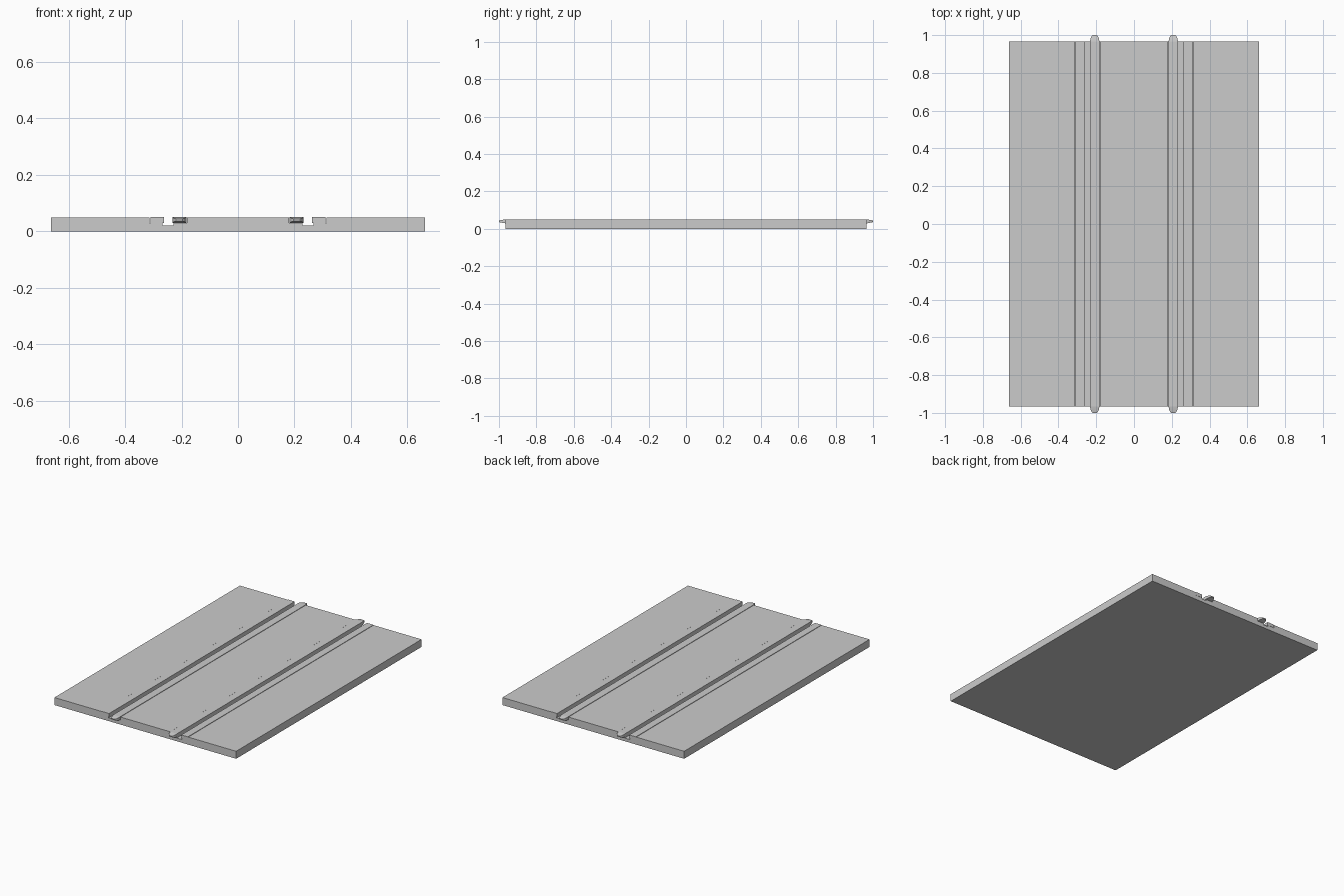
import bpy, bmesh

if "Cube" in bpy.data.objects:
    bpy.data.objects.remove(bpy.data.objects["Cube"])

END = 0.965   # half length of the slab


def loft(name, rings):
    """Join equal-length rings of points and cap both ends."""
    bm = bmesh.new()
    loops = [[bm.verts.new(p) for p in r] for r in rings]
    n = len(loops[0])
    for a, b in zip(loops, loops[1:]):
        for i in range(n):
            bm.faces.new((a[i], a[(i + 1) % n], b[(i + 1) % n], b[i]))
    bm.faces.new(loops[0])
    bm.faces.new(loops[-1])
    bmesh.ops.recalc_face_normals(bm, faces=bm.faces)
    mesh = bpy.data.meshes.new(name)
    bm.to_mesh(mesh)
    bm.free()
    obj = bpy.data.objects.new(name, mesh)
    bpy.context.collection.objects.link(obj)
    return obj


def box_ring(x0, x1, z0, z1, y):
    return [(x0, y, z0), (x1, y, z0), (x1, y, z1), (x0, y, z1)]


# Slab with two stepped channels, extruded along y
half = [(0.181, 0.0495), (0.181, 0.029), (0.229, 0.029), (0.229, 0.021),
        (0.267, 0.021), (0.267, 0.029), (0.313, 0.029), (0.313, 0.0495),
        (0.662, 0.0495), (0.662, 0.0)]
profile = half + [(-x, z) for x, z in reversed(half)]
loft("crossing_slab", [[(x, y, z) for x, z in profile] for y in (-END, END)])

# Rounded, tapering tip of the running rails: y, side inset, height inset
tip = [(0.966, 0.0, 0.0), (0.978, 0.002, 0.002), (0.988, 0.005, 0.004),
       (0.995, 0.009, 0.0055), (1.0, 0.014, 0.007)]
stations = [(-y, i, k) for y, i, k in reversed(tip)] + tip

for side, s in (("left", -1), ("right", 1)):
    # Inner running rail with protruding tips
    loft(side + "_inner_rail",
         [box_ring(s * 0.208 - 0.025 + i, s * 0.208 + 0.025 - i,
                   0.0295 + k, 0.051 - k, y) for y, i, k in stations])
    # Outer rail strip, flush with the slab ends
    loft(side + "_outer_rail",
         [box_ring(s * 0.287 - 0.024, s * 0.287 + 0.024, 0.0295, 0.051, y)
          for y in (-END - 0.001, END + 0.001)])
